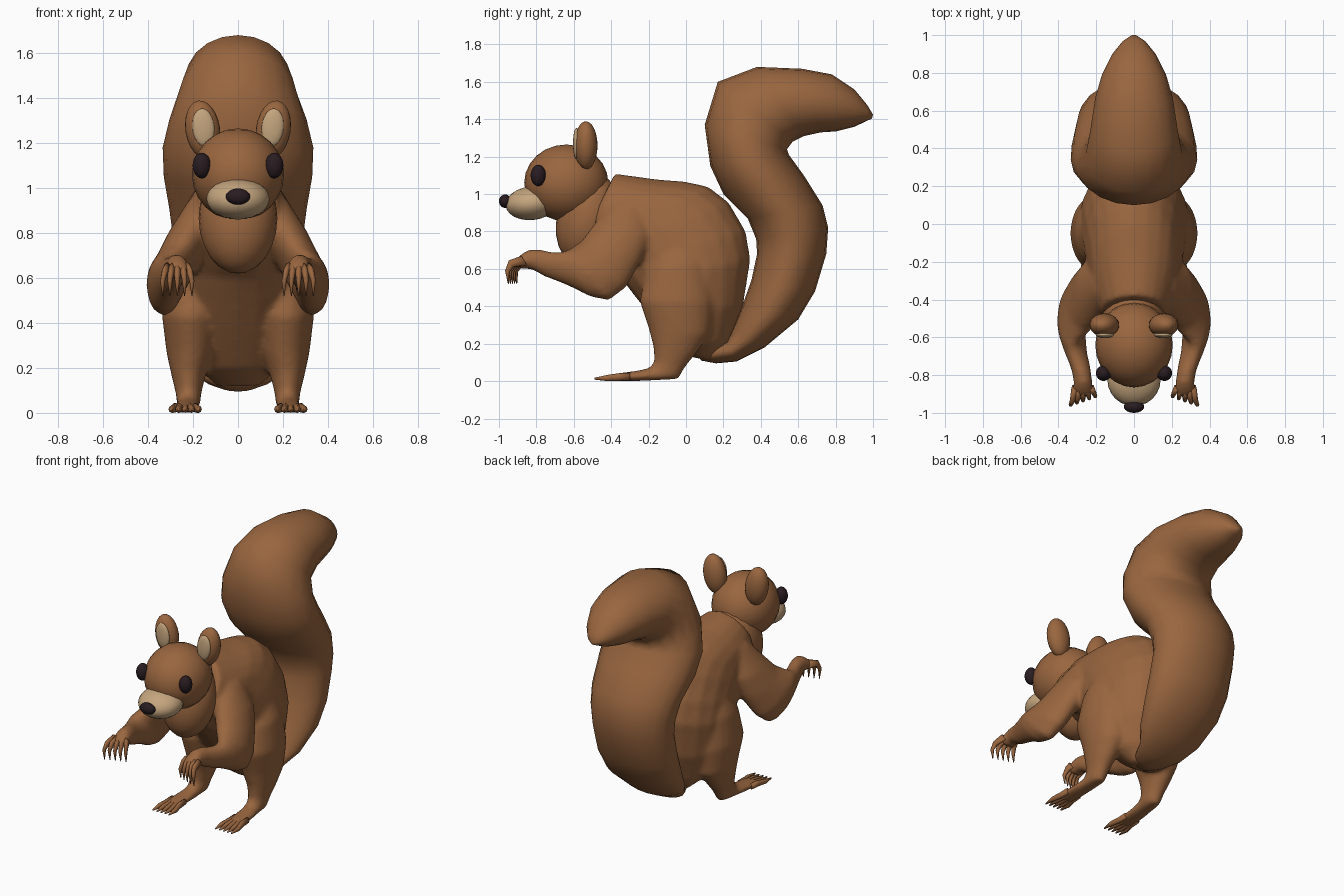
import bpy, bmesh, math
from mathutils import Matrix, Vector

cube = bpy.data.objects.get("Cube")
if cube:
    bpy.data.objects.remove(cube, do_unlink=True)


def material(name, rgb):
    mat = bpy.data.materials.new(name)
    mat.use_nodes = True
    mat.diffuse_color = (*rgb, 1)
    mat.node_tree.nodes["Principled BSDF"].inputs["Base Color"].default_value = (*rgb, 1)
    return mat


fur = material("brown fur", (0.32, 0.133, 0.05))
cream = material("cream fur", (0.56, 0.38, 0.21))
dark = material("dark eye", (0.022, 0.012, 0.015))


def loft(bm, stations, side=1, sides=20):
    """Skin elliptical rings; a station is x, first edge (y, z), second edge (y, z), half width."""
    rings = []
    for x, y1, z1, y2, z2, width in stations:
        first, second = Vector((0, y1, z1)), Vector((0, y2, z2))
        centre = (first + second) / 2 + Vector((x * side, 0, 0))
        half = (first - second) / 2
        ring = []
        for i in range(sides):
            a = math.tau * i / sides
            ring.append(bm.verts.new(centre + half * math.cos(a)
                                     + Vector((width * math.sin(a), 0, 0))))
        rings.append(ring)
    for low, high in zip(rings, rings[1:]):
        for i in range(sides):
            j = (i + 1) % sides
            bm.faces.new((low[i], low[j], high[j], high[i]))
    bm.faces.new(rings[0])
    bm.faces.new(rings[-1])


def finish(bm, name, mat):
    bmesh.ops.recalc_face_normals(bm, faces=bm.faces[:])
    for face in bm.faces:
        face.smooth = True
    mesh = bpy.data.meshes.new(name)
    bm.to_mesh(mesh)
    bm.free()
    mesh.materials.append(mat)
    obj = bpy.data.objects.new(name, mesh)
    bpy.context.collection.objects.link(obj)
    return obj


def ellipsoid(name, mat, centre, radii, tilt=(0, 0, 0), segments=24):
    bm = bmesh.new()
    turn = Matrix.Rotation(tilt[2], 4, 'Z') @ Matrix.Rotation(tilt[1], 4, 'Y') @ Matrix.Rotation(tilt[0], 4, 'X')
    place = Matrix.Translation(centre) @ turn @ Matrix.Diagonal((*radii, 1))
    bmesh.ops.create_uvsphere(bm, u_segments=segments, v_segments=segments // 2,
                              radius=1, matrix=place)
    return finish(bm, name, mat)


def pair(name, mat, centre, radii, tilt=(0, 0, 0)):
    for label, side in (("left", 1), ("right", -1)):
        ellipsoid(f"{label}_{name}", mat, (centre[0] * side, centre[1], centre[2]), radii,
                  (tilt[0], tilt[1] * side, tilt[2] * side))


# Torso, legs and arms, blended into one skin
torso = [
    (0, .04, .125, .17, .11, .09),
    (0, -.07, .20, .23, .21, .19),
    (0, -.20, .36, .305, .40, .26),
    (0, -.31, .50, .345, .65, .29),
    (0, -.39, .60, .32, .80, .28),
    (0, -.47, .66, .23, .955, .26),
    (0, -.52, .70, .12, 1.04, .24),
    (0, -.54, .73, -.01, 1.068, .23),
    (0, -.55, .75, -.15, 1.078, .215),
    (0, -.54, .79, -.38, 1.11, .17),
]
leg = [
    (.18, -.12, .76, .04, .80, .07),
    (.20, -.21, .60, .12, .63, .115),
    (.21, -.25, .43, .15, .42, .128),
    (.21, -.20, .28, .13, .25, .108),
    (.22, -.175, .18, .05, .14, .075),
    (.22, -.17, .10, .0, .08, .058),
    (.22, -.20, .07, -.04, .01, .052),
    (.23, -.27, .055, -.24, 0, .058),
    (.235, -.38, .04, -.38, 0, .065),
]
arm = [
    (.15, -.40, .96, -.20, .93, .07),
    (.21, -.50, .83, -.18, .77, .10),
    (.26, -.56, .75, -.24, .64, .10),
    (.31, -.62, .71, -.32, .50, .092),
    (.33, -.64, .70, -.41, .43, .078),
    (.325, -.67, .69, -.51, .45, .07),
    (.31, -.71, .69, -.63, .51, .06),
    (.28, -.78, .705, -.76, .56, .052),
    (.27, -.84, .705, -.83, .60, .05),
    (.27, -.88, .68, -.86, .60, .055),
    (.27, -.915, .65, -.88, .595, .058),
]
bm = bmesh.new()
loft(bm, torso)
for side in (1, -1):
    loft(bm, leg, side)
    loft(bm, arm, side)
body = finish(bm, "body", fur)
skin = body.modifiers.new("blend", 'REMESH')
skin.mode = 'VOXEL'
skin.voxel_size = 0.014
skin.use_smooth_shade = True
relax = body.modifiers.new("relax", 'SMOOTH')
relax.factor = 0.5
relax.iterations = 11

# Fingers and toes, fanned across each hand and foot
for label, side in (("left", 1), ("right", -1)):
    fingers, toes = bmesh.new(), bmesh.new()
    for k in range(5):
        t = k / 4 - 0.5
        root, tip = .27 + .09 * t, .27 + .13 * t
        mid = (root + tip) / 2
        reach = -.045 * t
        loft(fingers, [
            (root, -.88, .67, -.85, .62, .016),
            (mid, -.925 + reach, .645, -.90 + reach, .61, .015),
            (tip, -.945 + reach, .59, -.92 + reach, .585, .011),
            (tip, -.93 + reach, .522, -.925 + reach, .52, .002),
        ], side, 8)
        root, tip = .235 + .09 * t, .235 + .12 * t
        loft(toes, [
            (root, -.30, .045, -.30, .005, .016),
            (root, -.36, .042, -.36, .001, .017),
            (tip, -.42, .033, -.42, 0, .014),
            (tip, -.49, .018, -.49, .008, .004),
        ], side, 8)
    finish(fingers, f"{label}_fingers", fur)
    finish(toes, f"{label}_toes", fur)

# Bushy tail, rising and curling backwards
tail = [
    (.06, .15, .08, .11, .05),
    (.13, .19, .16, .095, .11),
    (.22, .21, .27, .105, .16),
    (.25, .28, .42, .18, .22),
    (.30, .40, .60, .33, .265),
    (.35, .54, .69, .48, .28),
    (.38, .68, .75, .68, .28),
    (.375, .76, .76, .82, .29),
    (.33, .87, .73, .94, .305),
    (.20, 1.0, .63, 1.10, .33),
    (.13, 1.15, .55, 1.21, .335),
    (.10, 1.37, .54, 1.24, .305),
    (.17, 1.60, .57, 1.28, .255),
    (.38, 1.68, .63, 1.31, .23),
    (.62, 1.67, .72, 1.33, .205),
    (.78, 1.64, .80, 1.335, .17),
    (.90, 1.56, .90, 1.36, .115),
    (.97, 1.475, .965, 1.39, .06),
    (1.0, 1.425, .995, 1.405, .015),
]
bm = bmesh.new()
loft(bm, [(0, *station) for station in tail])
finish(bm, "tail", fur)

# Neck and head
ellipsoid("neck", fur, (0, -.525, .865), (.175, .165, .25), (-.25, 0, 0))
ellipsoid("head", fur, (0, -.64, 1.06), (.205, .225, .205))
ellipsoid("muzzle", cream, (0, -.825, .951), (.141, .14, .09), (.1, 0, 0))
ellipsoid("nose", dark, (0, -.967, .962), (.054, .033, .036))

# Eyes and ears
pair("eye", dark, (.161, -.79, 1.1), (.041, .041, .057), (0, 0, .2))
pair("ear", fur, (.157, -.535, 1.26), (.077, .062, .13), (0, .15, 0))
pair("inner_ear", cream, (.154, -.586, 1.27), (.049, .018, .084), (0, .1, 0))
